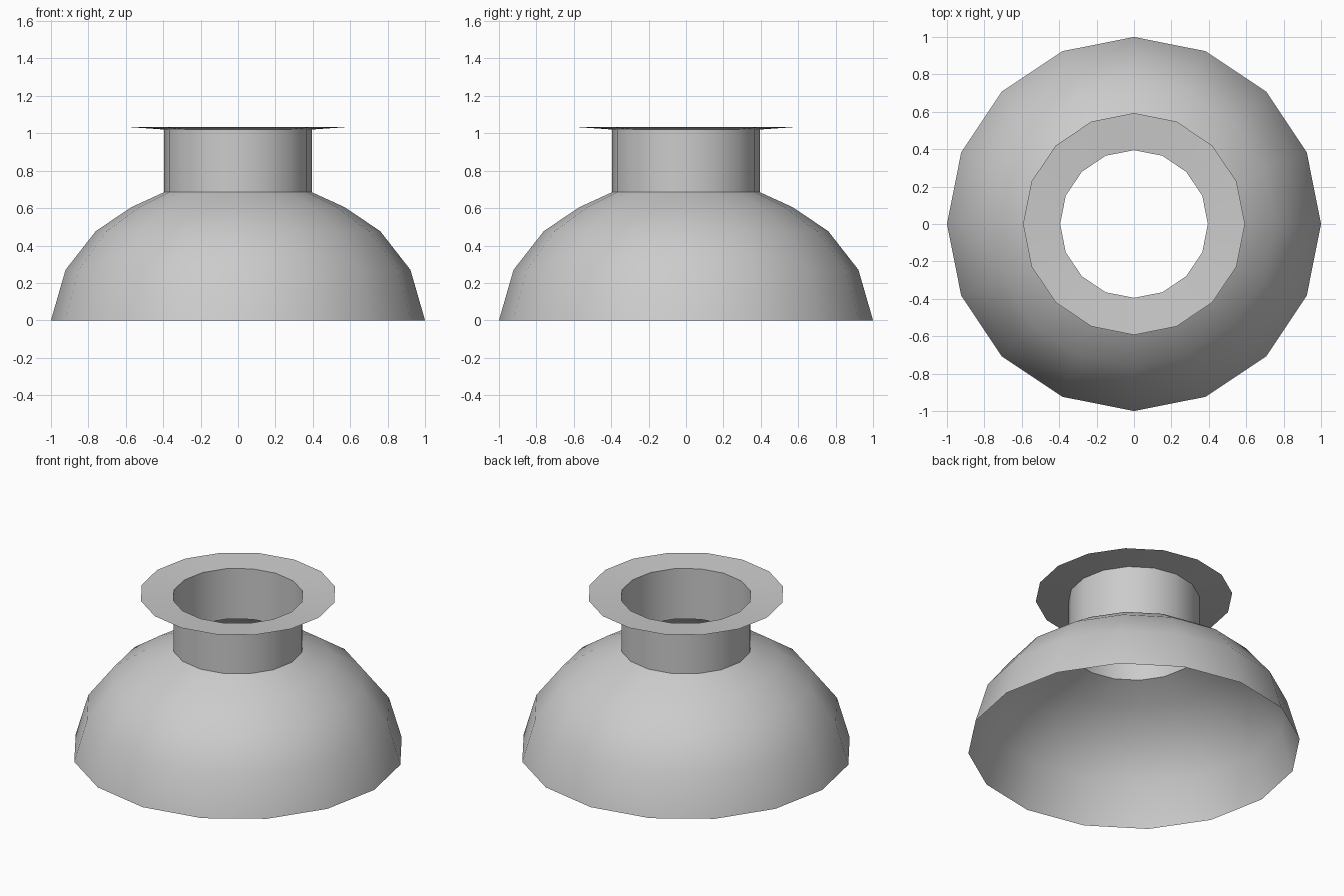
import bpy
import math

if "Cube" in bpy.data.objects:
    bpy.data.objects.remove(bpy.data.objects["Cube"])

SIDES = 16


def lathe(name, profile):
    """Revolve an open (radius, z) profile into a smooth 16-sided shell."""
    verts = [(r * math.cos(2 * math.pi * i / SIDES), r * math.sin(2 * math.pi * i / SIDES), z)
             for r, z in profile for i in range(SIDES)]
    faces = []
    for k in range(len(profile) - 1):
        a, b = k * SIDES, (k + 1) * SIDES
        for i in range(SIDES):
            j = (i + 1) % SIDES
            faces.append((a + i, a + j, b + j, b + i))
    mesh = bpy.data.meshes.new(name)
    mesh.from_pydata(verts, [], faces)
    mesh.polygons.foreach_set("use_smooth", [True] * len(mesh.polygons))
    obj = bpy.data.objects.new(name, mesh)
    bpy.context.collection.objects.link(obj)
    return obj


# Domed body, open at the bottom and at the neck
lathe("dome", [(1.0, 0.0), (0.922, 0.27), (0.76, 0.477), (0.57, 0.605), (0.395, 0.685)])

# Straight open neck
lathe("neck", [(0.395, 0.685), (0.395, 1.02)])

# Thin flared rim, rising slightly outward; wound so its normals face up
lathe("rim", [(0.593, 1.034), (0.395, 1.02)])
